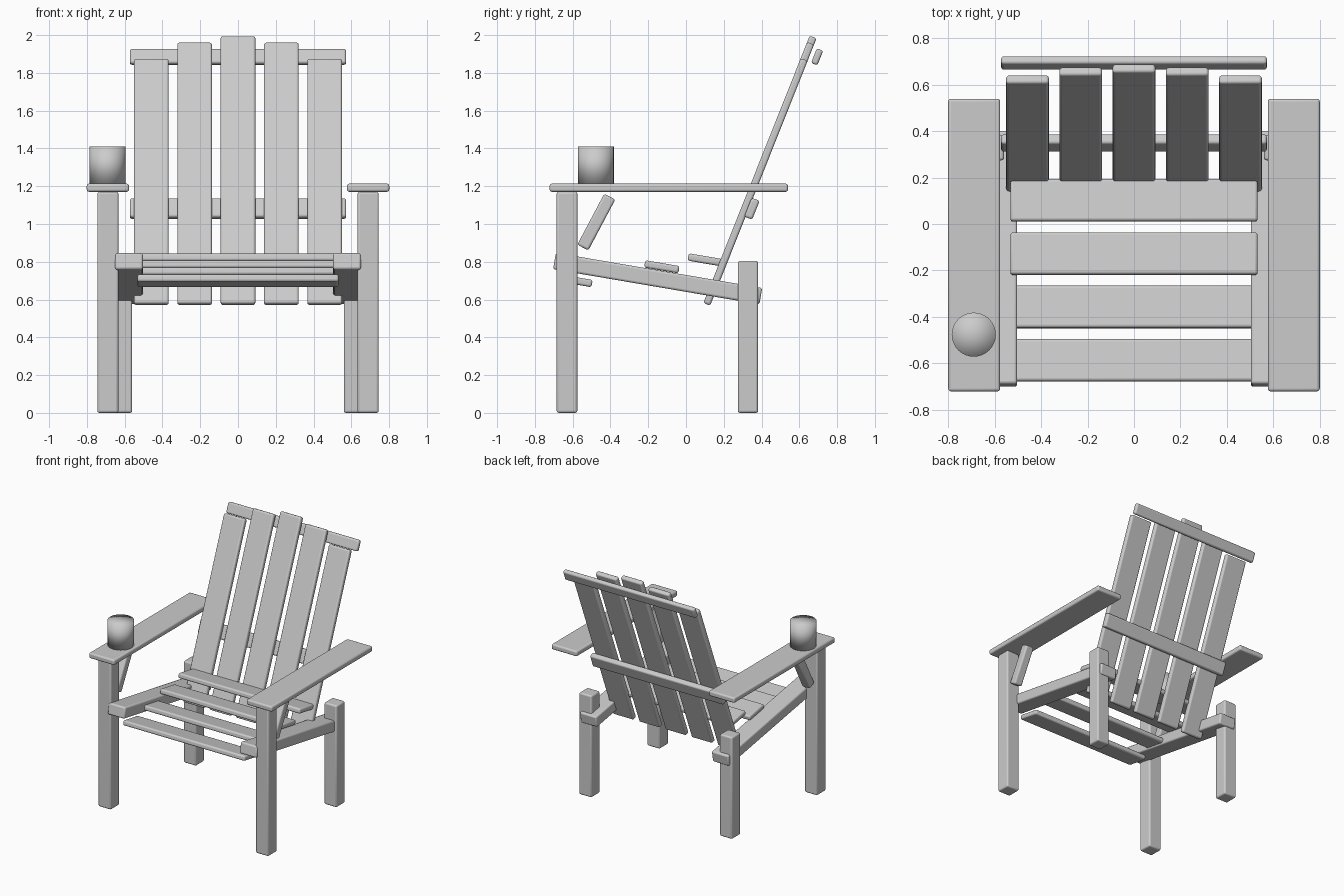
import bpy
from math import radians, sin, cos

if "Cube" in bpy.data.objects:
    bpy.data.objects.remove(bpy.data.objects["Cube"])

BEVEL = 0.012


def board(name, size, centre, tilt=0.0):
    """Rounded timber board, tilted about x (degrees, negative leans back)."""
    bpy.ops.mesh.primitive_cube_add(size=1, location=centre)
    ob = bpy.context.object
    ob.name = name
    ob.scale = size
    bpy.ops.object.transform_apply(location=False, rotation=False, scale=True)
    ob.rotation_euler.x = radians(tilt)
    mod = ob.modifiers.new("rounded_edges", "BEVEL")
    mod.width = BEVEL
    mod.segments = 3
    bpy.ops.object.shade_smooth_by_angle(angle=radians(35))
    return ob


# Parts repeated on both sides
for side, s in (("left", -1), ("right", 1)):
    board(f"front_leg_{side}", (0.112, 0.11, 1.17), (s * 0.689, -0.63, 0.585))
    board(f"rear_leg_{side}", (0.11, 0.107, 0.805), (s * 0.615, 0.328, 0.4025))
    board(f"side_rail_{side}", (0.147, 1.108, 0.088), (s * 0.577, -0.15, 0.711), -9.67)
    board(f"armrest_{side}", (0.224, 1.262, 0.043), (s * 0.689, -0.091, 1.192))
    board(f"arm_brace_{side}", (0.07, 0.066, 0.305), (s * 0.689, -0.475, 1.01), -27.9)

# Seat slats, each stepping up towards the back
for i in range(4):
    board(f"seat_slat_{i + 1}", (1.066, 0.184, 0.039),
          (0, -0.588 + 0.23 * i, 0.70 + 0.0367 * i), -9.67)

# Back slats, sharing a lower end and tallest in the middle
LEAN = radians(21.7)
for i in range(-2, 3):
    length = (1.523, 1.487, 1.395)[abs(i)]
    board(f"back_slat_{i + 3}", (0.184, 0.039, length),
          (i * 0.2295, 0.11 + sin(LEAN) * length / 2, 0.575 + cos(LEAN) * length / 2), -21.7)

# Cross rails behind the back
board("back_rail_lower", (1.146, 0.045, 0.107), (0, 0.349, 1.081), -21.7)
board("back_rail_upper", (1.146, 0.036, 0.084), (0, 0.694, 1.885), -21.7)

# Drinking cup on the armrest
bpy.ops.mesh.primitive_cylinder_add(vertices=32, radius=0.095, depth=0.197,
                                    end_fill_type="TRIFAN", location=(-0.691, -0.477, 1.3105))
bpy.context.object.name = "cup"
bpy.ops.object.shade_smooth()
